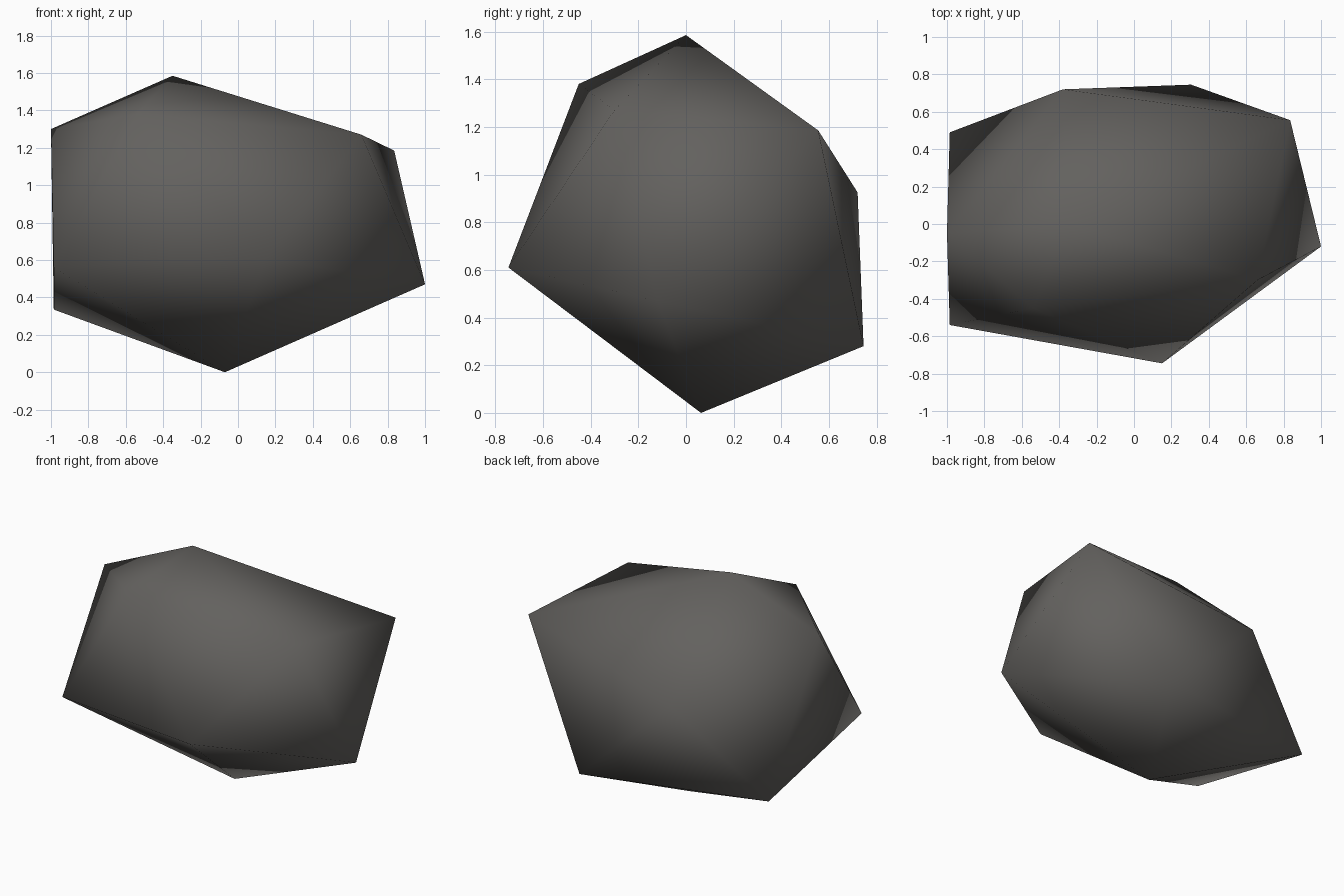
import bpy, bmesh

if "Cube" in bpy.data.objects:
    bpy.data.objects.remove(bpy.data.objects["Cube"])

# Rock: a distorted icosahedron, made of a tip, two staggered rings of five and a base point
top = (-0.35, 0.0, 1.585)
upper = [(-0.54, -0.45, 1.38), (0.66, -0.30, 1.27), (0.835, 0.555, 1.185),
         (-0.38, 0.72, 0.925), (-1.0, -0.05, 1.30)]
lower = [(0.15, -0.745, 0.61), (1.0, -0.12, 0.47), (0.305, 0.745, 0.28),
         (-0.985, 0.49, 0.335), (-0.985, -0.54, 0.56)]
bottom = (-0.07, 0.063, 0.0)

bm = bmesh.new()
t, b = bm.verts.new(top), bm.verts.new(bottom)
up = [bm.verts.new(p) for p in upper]
lo = [bm.verts.new(p) for p in lower]

# Cap, side band and underside triangles
for i in range(5):
    j = (i + 1) % 5
    bm.faces.new((t, up[i], up[j]))
    bm.faces.new((up[i], lo[i], up[j]))
    bm.faces.new((up[j], lo[i], lo[j]))
    bm.faces.new((b, lo[j], lo[i]))
bmesh.ops.recalc_face_normals(bm, faces=bm.faces)
for f in bm.faces:
    f.smooth = True

mesh = bpy.data.meshes.new("rock")
bm.to_mesh(mesh)
bm.free()

# Dark warm grey stone
stone = bpy.data.materials.new("dark grey stone")
stone.diffuse_color = (0.125, 0.12, 0.113, 1.0)
stone.use_nodes = True
stone.node_tree.nodes["Principled BSDF"].inputs["Base Color"].default_value = stone.diffuse_color
mesh.materials.append(stone)

rock = bpy.data.objects.new("rock", mesh)
bpy.context.collection.objects.link(rock)
